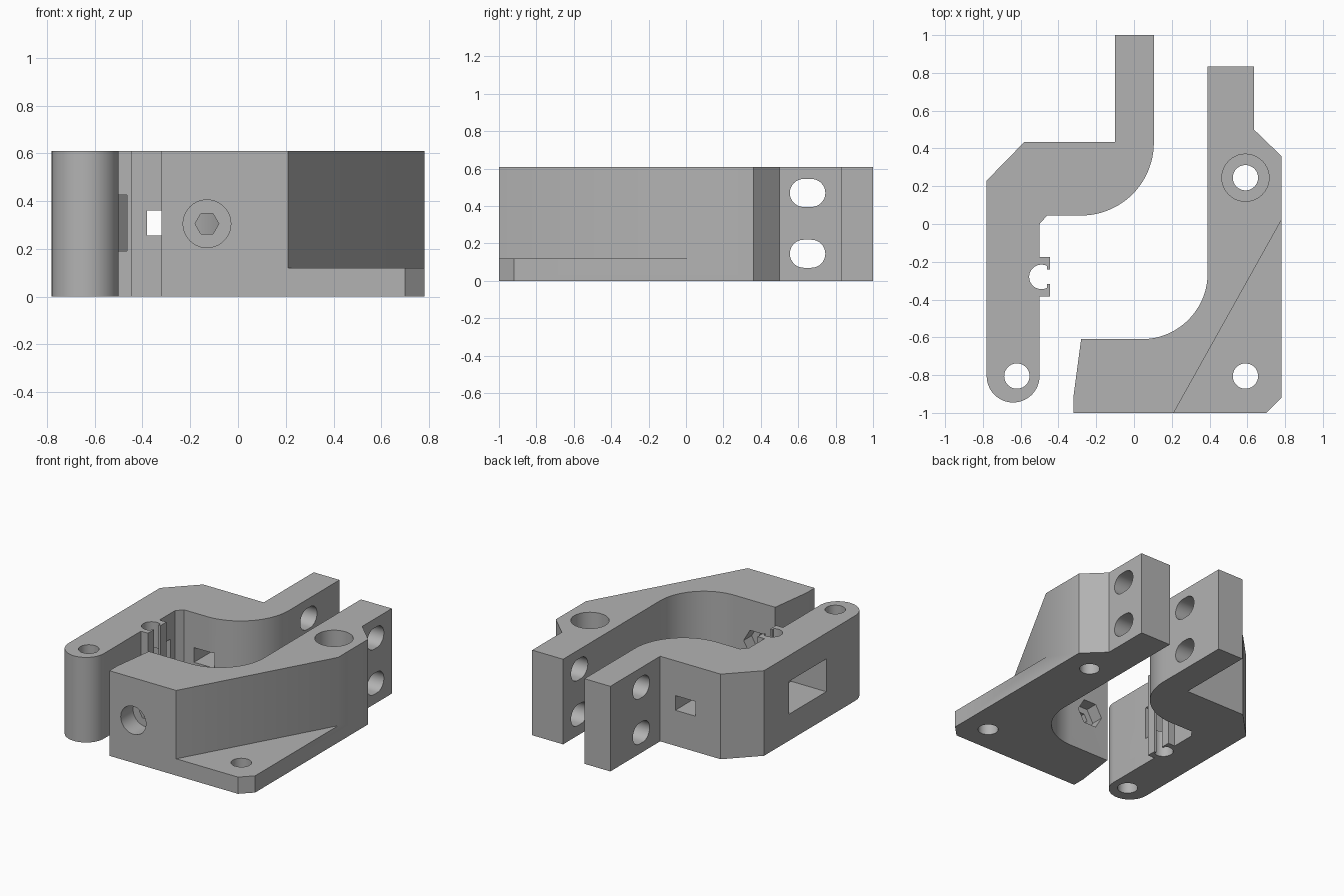
import bpy, bmesh
from math import sin, cos, pi, radians

if "Cube" in bpy.data.objects:
    bpy.data.objects.remove(bpy.data.objects["Cube"], do_unlink=True)

HEIGHT = 0.61
grey = bpy.data.materials.new("plain grey")
grey.use_nodes = True
grey.diffuse_color = (0.45, 0.45, 0.45, 1)
grey.node_tree.nodes["Principled BSDF"].inputs["Base Color"].default_value = grey.diffuse_color


def arc(cx, cy, r, start, end, n=16):
    angles = [radians(start + (end - start) * i / n) for i in range(n + 1)]
    return [(cx + r * cos(a), cy + r * sin(a)) for a in angles]


def ring(cx, cy, r, n=40):
    return arc(cx, cy, r, 0, 360, n)[:-1]


def rect(a0, a1, b0, b1):
    return [(a0, b0), (a1, b0), (a1, b1), (a0, b1)]


def prism(name, outline, low, high, axis="z"):
    """Extrude a flat outline between two positions along an axis."""
    place = {"x": lambda a, b, t: (t, a, b),
             "y": lambda a, b, t: (a, t, b),
             "z": lambda a, b, t: (a, b, t)}[axis]
    bm = bmesh.new()
    ends = [[bm.verts.new(place(a, b, t)) for a, b in outline] for t in (low, high)]
    for end in ends:
        bm.faces.new(end)
    n = len(outline)
    for i in range(n):
        j = (i + 1) % n
        bm.faces.new((ends[0][i], ends[0][j], ends[1][j], ends[1][i]))
    bmesh.ops.recalc_face_normals(bm, faces=bm.faces)
    mesh = bpy.data.meshes.new(name)
    bm.to_mesh(mesh)
    bm.free()
    mesh.materials.append(grey)
    obj = bpy.data.objects.new(name, mesh)
    bpy.context.collection.objects.link(obj)
    return obj


def select(obj):
    bpy.ops.object.select_all(action="DESELECT")
    obj.select_set(True)
    bpy.context.view_layer.objects.active = obj


def combine(obj, outline, low, high, axis="z", operation="DIFFERENCE"):
    """Cut a prism out of a part, or join it on."""
    tool = prism("cutter", outline, low, high, axis)
    tool.hide_render = True
    select(obj)
    mod = obj.modifiers.new("shape", "BOOLEAN")
    mod.operation = operation
    mod.solver = "EXACT"
    mod.object = tool
    bpy.ops.object.modifier_apply(modifier=mod.name)
    bpy.data.objects.remove(tool, do_unlink=True)


def bolt_slots(obj, x0, x1):
    for z in (0.145, 0.47):
        slot = arc(0.67, z, 0.075, -90, 90) + arc(0.63, z, 0.075, 90, 270)
        combine(obj, slot, x0, x1, "x")


# Hinged half of the clamp
outline = [(-0.78, 0.23), (-0.58, 0.435), (-0.10, 0.435), (-0.10, 1.0), (0.105, 1.0)]
outline += arc(-0.28, 0.43, 0.385, 0, -90, 24)
outline += [(-0.46, 0.045), (-0.50, 0.0), (-0.50, -0.175), (-0.445, -0.175),
            (-0.445, -0.385), (-0.50, -0.385)]
outline += arc(-0.64, -0.805, 0.14, 0, -180, 28)
clamp = prism("hinged_clamp_half", outline, 0, HEIGHT)

# Hinge bore, wire clip channel, side window and rear slot
combine(clamp, ring(-0.62, -0.805, 0.067), -0.1, 0.7)
clip = arc(-0.49, -0.28, 0.065, 62, 298, 30)
clip += [(-0.46, -0.318), (-0.40, -0.318), (-0.40, -0.242), (-0.46, -0.242)]
combine(clamp, clip, -0.1, 0.7)
combine(clamp, rect(-0.475, -0.05, 0.19, 0.425), -0.9, -0.465, "x")
combine(clamp, rect(-0.38, -0.22, 0.255, 0.36), -0.05, 0.5, "y")
bolt_slots(clamp, -0.2, 0.2)

# Fixed half with its mounting foot
outline = [(-0.32, -1.0), (0.70, -1.0), (0.78, -0.92), (0.78, 0.36),
           (0.635, 0.50), (0.635, 0.835), (0.39, 0.835)]
outline += arc(0.04, -0.26, 0.35, 0, -90, 24)
outline += [(-0.28, -0.61), (-0.32, -0.91)]
base = prism("fixed_clamp_half", outline, 0, HEIGHT)

# Slanted wall above the foot
combine(base, [(0.21, -1.0), (0.154, -1.1), (1.0, -1.1), (1.0, 0.414), (0.78, 0.02)], 0.12, 0.8)

# Mounting holes, rear one counterbored
for y in (-0.805, 0.245):
    combine(base, ring(0.59, y, 0.067), -0.1, 0.7)
combine(base, ring(0.59, 0.245, 0.125), 0.12, 0.7)

# Screw recess in front, six-sided bore and nut pocket behind
combine(base, ring(-0.13, 0.305, 0.1), -1.1, -0.86, "y")
combine(base, ring(-0.13, 0.305, 0.05, 6), -0.9, -0.5, "y")
combine(base, ring(-0.13, 0.305, 0.1, 6), -0.70, -0.5, "y")
bolt_slots(base, 0.3, 0.75)

for part in (clamp, base):
    select(part)
    bpy.ops.object.shade_smooth_by_angle(angle=radians(30))
